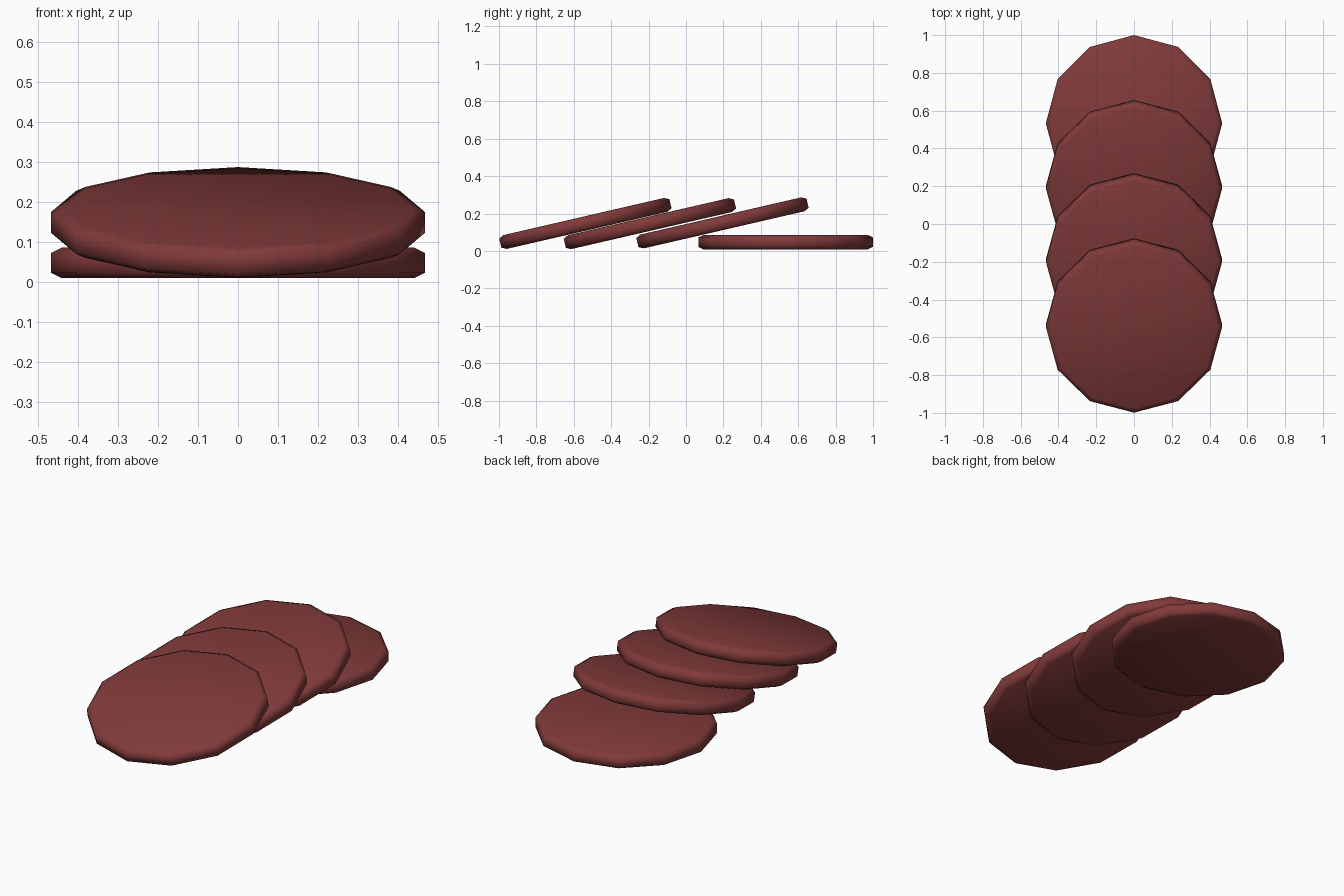
import bpy, bmesh, math
from mathutils import Matrix

if "Cube" in bpy.data.objects:
    bpy.data.objects.remove(bpy.data.objects["Cube"])

R, HALF, SIDES = 0.467, 0.038, 12

mat = bpy.data.materials.new("dark red meat")
mat.diffuse_color = (0.22, 0.042, 0.042, 1)
mat.use_nodes = True
mat.node_tree.nodes["Principled BSDF"].inputs["Base Color"].default_value = mat.diffuse_color

# chamfered edge profile of one slice (radius, height)
PROFILE = [(R - 0.026, -HALF), (R, -HALF + 0.013), (R, HALF - 0.013), (R - 0.026, HALF)]


def slice_disc(name, y, z, tilt):
    bm = bmesh.new()
    rings = []
    for r, h in PROFILE:
        rings.append([bm.verts.new((r * math.cos(2 * math.pi * i / SIDES),
                                    r * math.sin(2 * math.pi * i / SIDES), h))
                      for i in range(SIDES)])
    for a, b in zip(rings, rings[1:]):
        for i in range(SIDES):
            j = (i + 1) % SIDES
            bm.faces.new((a[i], a[j], b[j], b[i]))
    bm.faces.new(rings[0][::-1])
    bm.faces.new(rings[-1])
    for f in bm.faces:
        f.smooth = True
    bm.transform(Matrix.Translation((0, y, z)) @ Matrix.Rotation(math.radians(tilt), 4, 'X'))
    me = bpy.data.meshes.new(name)
    bm.to_mesh(me)
    bm.free()
    me.materials.append(mat)
    ob = bpy.data.objects.new(name, me)
    bpy.context.collection.objects.link(ob)


# one flat slice at the back, three leaning slices fanned towards the front
slice_disc("flat_slice", 0.533, 0.047, 0)
for n, (y, z) in enumerate([(0.195, 0.150), (-0.193, 0.146), (-0.538, 0.147)], 1):
    slice_disc(f"leaning_slice_{n}", y, z, 13)
